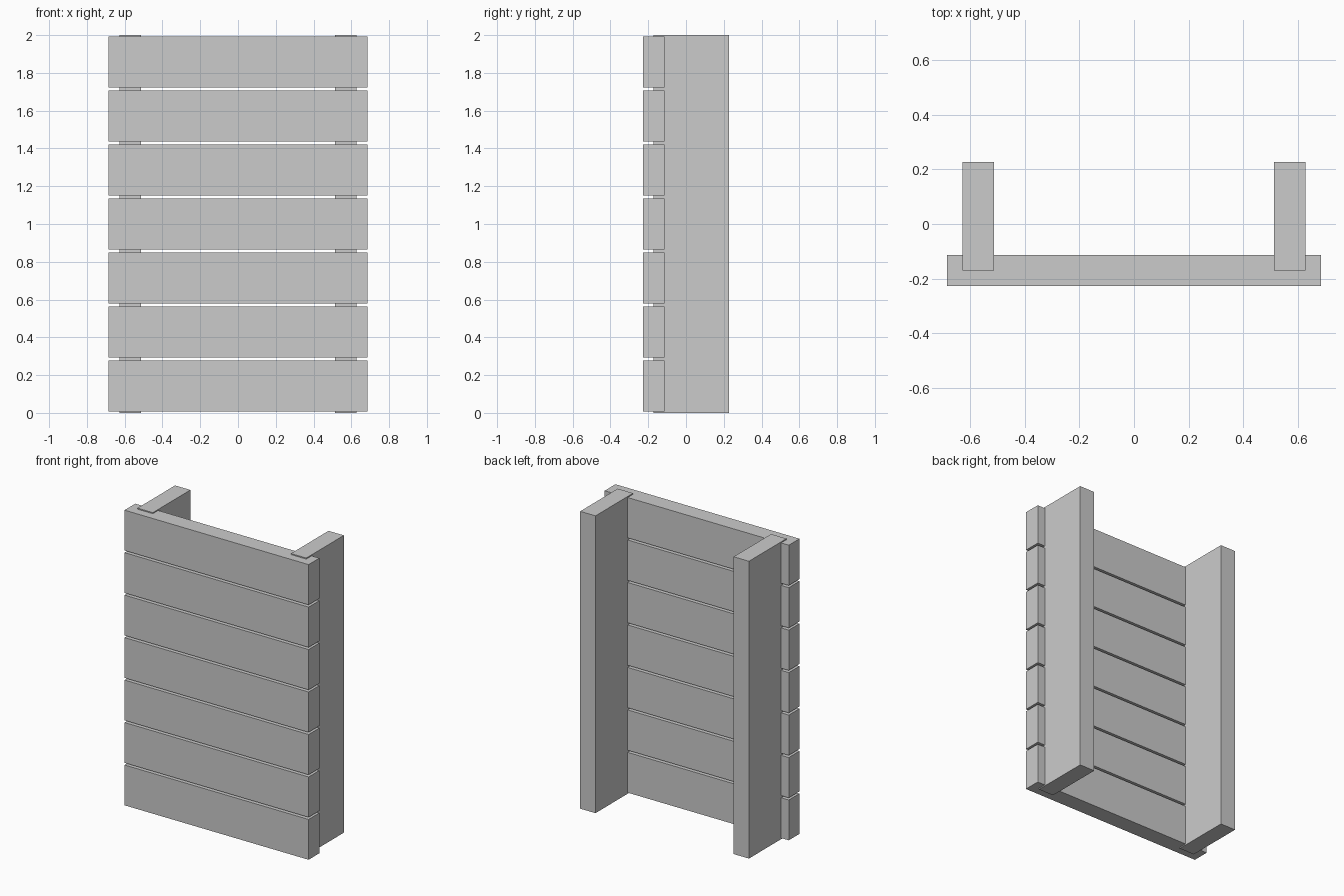
import bpy

if "Cube" in bpy.data.objects:
    bpy.data.objects.remove(bpy.data.objects["Cube"])


def box(name, lo, hi):
    """Axis-aligned box from its two opposite corners."""
    bpy.ops.mesh.primitive_cube_add(size=1, location=[(a + b) / 2 for a, b in zip(lo, hi)])
    ob = bpy.context.object
    ob.name = name
    ob.scale = [b - a for a, b in zip(lo, hi)]
    bpy.ops.object.transform_apply(location=False, rotation=False, scale=True)
    return ob


HEIGHT = 2.0
COUNT = 7
PITCH = HEIGHT / COUNT
GAP = 0.0145

# Horizontal planks across the front
for i in range(COUNT):
    z = i * PITCH
    box(f"plank_{i + 1}",
        (-0.685, -0.228, z + GAP / 2),
        (0.685, -0.114, z + PITCH - GAP / 2))

# Upright posts, let into the back of the planks
for name, x in (("left_post", -0.571), ("right_post", 0.571)):
    box(name, (x - 0.057, -0.171, 0), (x + 0.057, 0.228, HEIGHT))
